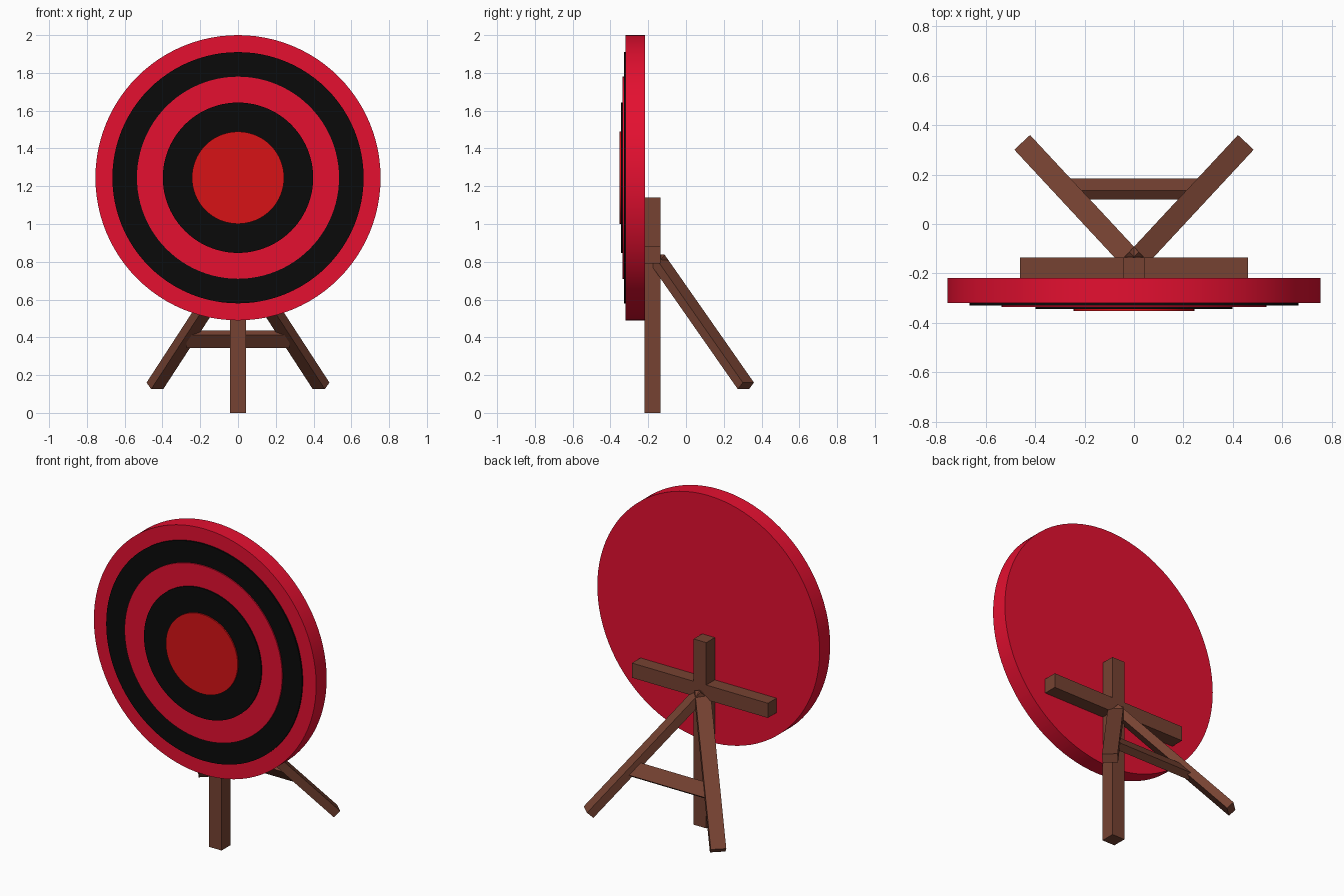
import bpy, bmesh, math
from mathutils import Vector, Matrix

if "Cube" in bpy.data.objects:
    bpy.data.objects.remove(bpy.data.objects["Cube"])


def material(name, rgb):
    m = bpy.data.materials.new(name)
    m.diffuse_color = (*rgb, 1)
    m.use_nodes = True
    m.node_tree.nodes["Principled BSDF"].inputs["Base Color"].default_value = m.diffuse_color
    return m


RED = material("crimson", (0.78, 0.005, 0.03))
CENTRE = material("scarlet", (0.68, 0.006, 0.008))
BLACK = material("black", (0.003, 0.003, 0.003))
WOOD = material("wood", (0.18, 0.055, 0.032))


def finish(bm, name, mat):
    me = bpy.data.meshes.new(name)
    bm.to_mesh(me)
    bm.free()
    me.materials.append(mat)
    ob = bpy.data.objects.new(name, me)
    bpy.context.collection.objects.link(ob)
    return ob


def disc(name, radius, y_front, y_back, mat):
    bm = bmesh.new()
    place = Matrix.Translation((0, (y_front + y_back) / 2, 1.245)) @ Matrix.Rotation(math.pi / 2, 4, 'X')
    bmesh.ops.create_cone(bm, cap_ends=True, segments=96, radius1=radius, radius2=radius,
                          depth=y_back - y_front, matrix=place)
    ob = finish(bm, name, mat)
    bpy.ops.object.select_all(action='DESELECT')
    bpy.context.view_layer.objects.active = ob
    ob.select_set(True)
    bpy.ops.object.shade_smooth_by_angle(angle=math.radians(30))


def beam(name, a, b, width, thick, side):
    """Box from a to b; width runs along the side vector, thick across it."""
    a, b = Vector(a), Vector(b)
    d = (b - a).normalized()
    s = Vector(side).normalized()
    n = d.cross(s)
    rot = Matrix((s, n, d)).transposed().to_4x4()
    bm = bmesh.new()
    bmesh.ops.create_cube(bm, size=1, matrix=Matrix.Translation((a + b) / 2) @ rot
                          @ Matrix.Diagonal((width, thick, (b - a).length, 1)))
    bmesh.ops.recalc_face_normals(bm, faces=bm.faces)
    finish(bm, name, WOOD)


# Target board and its stepped scoring rings
disc("target_board", 0.755, -0.320, -0.218, RED)
disc("outer_black_ring", 0.665, -0.329, -0.318, BLACK)
disc("middle_red_ring", 0.535, -0.336, -0.327, RED)
disc("inner_black_ring", 0.398, -0.344, -0.334, BLACK)
disc("bullseye", 0.244, -0.352, -0.342, CENTRE)

# Upright and crossbar behind the board
beam("front_post", (0, -0.178, 0), (0, -0.178, 1.14), 0.086, 0.086, (1, 0, 0))
beam("crossbar", (-0.462, -0.177, 0.835), (0.462, -0.177, 0.835), 0.084, 0.09, (0, 1, 0))

# Splayed back legs
for label, s in (("left", -1), ("right", 1)):
    top = Vector((0, -0.156, 0.82))
    foot = Vector((s * 0.44, 0.317, 0.143))
    d = foot - top
    beam(label + "_back_leg", top, foot, 0.087, 0.05, (-d.y, d.x, 0))

# Brace between the legs, tilted to their slope
beam("leg_brace", (-0.272, 0.142, 0.39), (0.272, 0.142, 0.39), 0.085, 0.044, (0, 0.573, -0.82))
